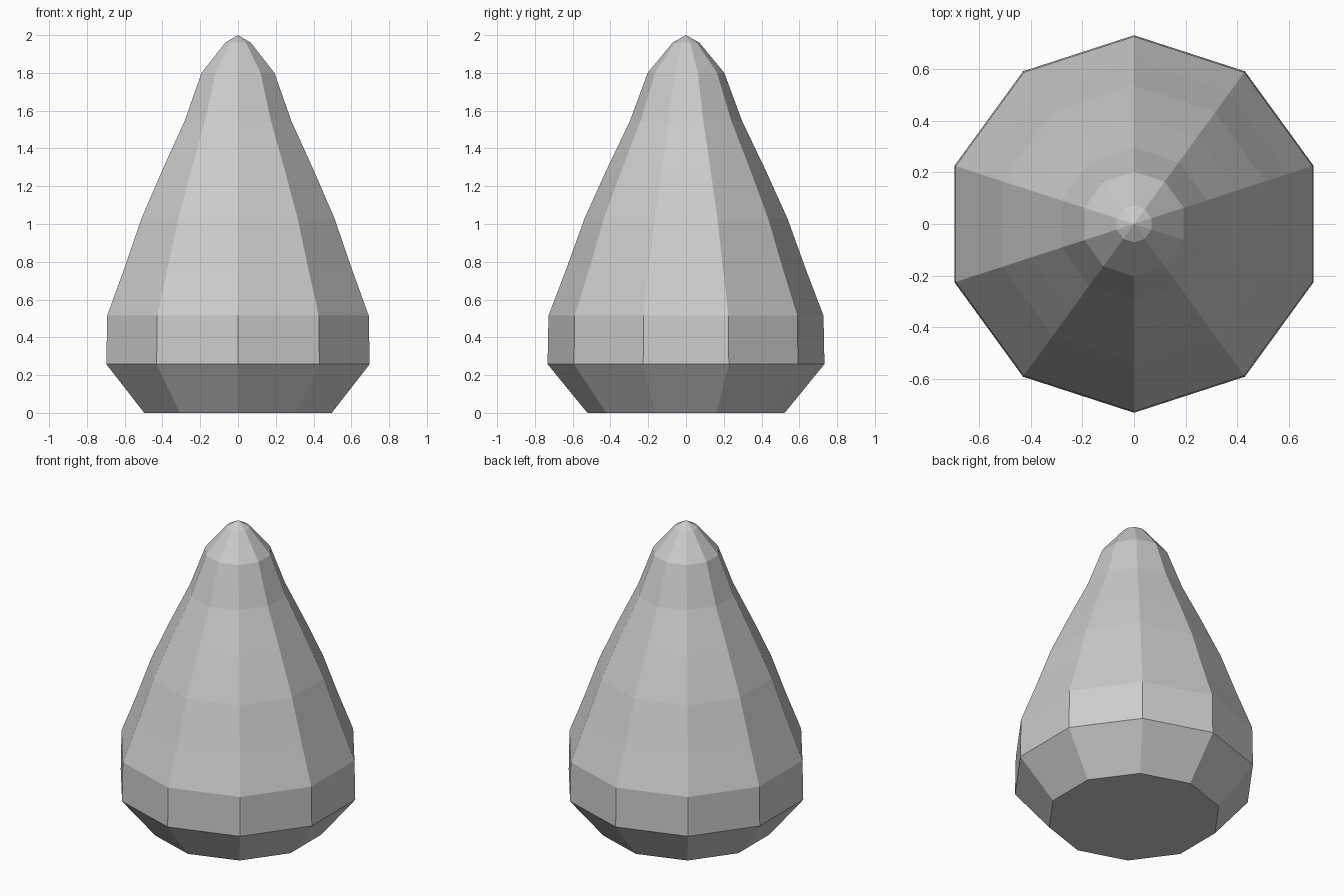
import bpy, bmesh
from math import sin, cos, pi

if "Cube" in bpy.data.objects:
    bpy.data.objects.remove(bpy.data.objects["Cube"])

SIDES = 10
# (radius, height) of each ring, bottom to top
PROFILE = [(0.522, 0.0), (0.733, 0.258), (0.728, 0.515), (0.63, 0.772),
           (0.537, 1.03), (0.42, 1.288), (0.297, 1.545), (0.203, 1.80),
           (0.071, 1.96)]
TIP_HEIGHT = 2.0

bm = bmesh.new()

# Rings, with one corner on the y axis
rings = []
for r, z in PROFILE:
    angles = [pi / 2 + 2 * pi * i / SIDES for i in range(SIDES)]
    rings.append([bm.verts.new((r * cos(a), r * sin(a), z)) for a in angles])

# Flat base, side bands and pointed tip
bm.faces.new(rings[0][::-1])
tip = bm.verts.new((0, 0, TIP_HEIGHT))
for i in range(SIDES):
    j = (i + 1) % SIDES
    for low, high in zip(rings, rings[1:]):
        bm.faces.new((low[i], low[j], high[j], high[i]))
    bm.faces.new((rings[-1][i], rings[-1][j], tip))

mesh = bpy.data.meshes.new("tapered_cone_body")
bm.to_mesh(mesh)
bm.free()
body = bpy.data.objects.new("tapered_cone_body", mesh)
bpy.context.collection.objects.link(body)
